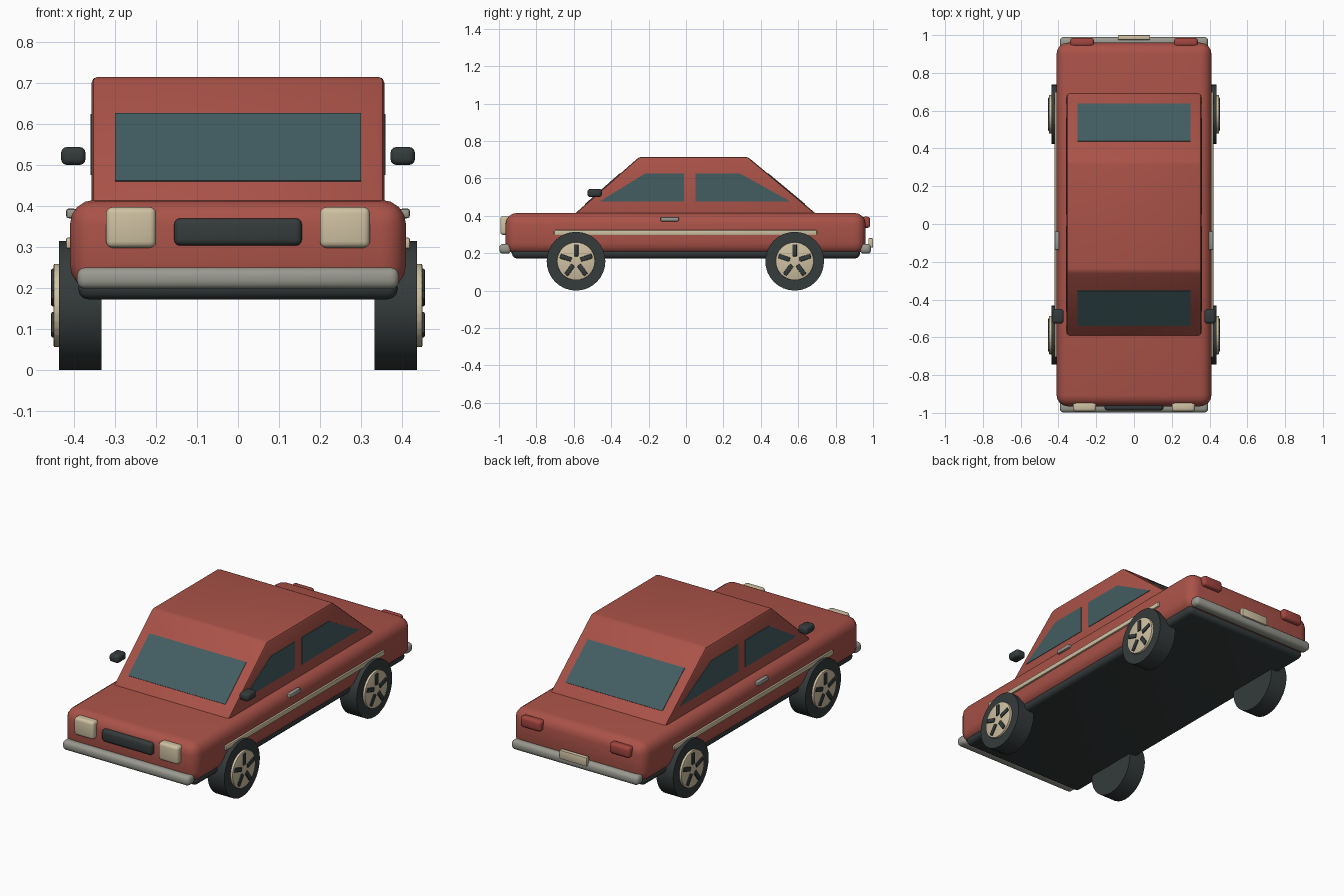
import bpy, bmesh, math
from mathutils import Matrix, Vector

old = bpy.data.objects.get("Cube")
if old:
    bpy.data.objects.remove(old, do_unlink=True)


def material(name, r, g, b):
    m = bpy.data.materials.new(name)
    m.use_nodes = True
    m.diffuse_color = (r, g, b, 1)
    bsdf = m.node_tree.nodes["Principled BSDF"]
    bsdf.inputs["Base Color"].default_value = (r, g, b, 1)
    bsdf.inputs["Roughness"].default_value = 0.6
    return m


RED = material("body red", 0.40, 0.085, 0.065)
LAMP = material("tail lamp red", 0.36, 0.06, 0.05)
CREAM = material("cream", 0.62, 0.53, 0.36)
GREY = material("bumper grey", 0.32, 0.32, 0.28)
DARK = material("dark rubber", 0.035, 0.043, 0.044)
GLASS = material("window glass", 0.055, 0.11, 0.12)


def finish(name, bm, mat, bevel=0.0, segments=3):
    """Round the edges, shade and link a part."""
    bmesh.ops.recalc_face_normals(bm, faces=bm.faces[:])
    if bevel:
        bmesh.ops.bevel(bm, geom=bm.edges[:], offset=bevel, segments=segments,
                        profile=0.5, affect='EDGES', clamp_overlap=True)
    mesh = bpy.data.meshes.new(name)
    bm.to_mesh(mesh)
    bm.free()
    mesh.materials.append(mat)
    mesh.shade_smooth()
    mesh.set_sharp_from_angle(angle=math.radians(40))
    ob = bpy.data.objects.new(name, mesh)
    bpy.context.collection.objects.link(ob)
    return ob


def box(name, mat, x, y, z, bevel=0.0, segments=3, turn=None):
    """Box from (low, high) ranges, with an optional transform."""
    bm = bmesh.new()
    size = [r[1] - r[0] for r in (x, y, z)]
    mid = [(r[1] + r[0]) / 2 for r in (x, y, z)]
    bmesh.ops.create_cube(bm, size=1, matrix=Matrix.Translation(mid) @ Matrix.Diagonal((*size, 1)))
    if turn:
        bm.transform(turn)
    return finish(name, bm, mat, bevel, segments)


def prism(name, mat, points, offset, bevel=0.0, segments=2):
    """Flat polygon pushed along an offset vector."""
    bm = bmesh.new()
    face = bm.faces.new([bm.verts.new(p) for p in points])
    out = bmesh.ops.extrude_face_region(bm, geom=[face])
    verts = [v for v in out["geom"] if isinstance(v, bmesh.types.BMVert)]
    bmesh.ops.translate(bm, verts=verts, vec=offset)
    return finish(name, bm, mat, bevel, segments)


def disc(name, mat, radius, x0, x1, y, z, sides=32, bevel=0.0):
    """Cylinder lying along x."""
    bm = bmesh.new()
    bmesh.ops.create_cone(bm, cap_ends=True, segments=sides, radius1=radius, radius2=radius,
                          depth=abs(x1 - x0),
                          matrix=Matrix.Translation(((x0 + x1) / 2, y, z)) @ Matrix.Rotation(math.pi / 2, 4, 'Y'))
    return finish(name, bm, mat, bevel, 2)


def span(side, a, b):
    return tuple(sorted((side * a, side * b)))


# Lower body and underside
box("body", RED, (-0.41, 0.41), (-0.965, 0.96), (0.195, 0.415), 0.06, 4)
box("chassis", DARK, (-0.39, 0.39), (-0.93, 0.93), (0.172, 0.225), 0.025)

# Cabin
profile = [(-0.607, 0.40), (-0.25, 0.715), (0.33, 0.715), (0.708, 0.40)]
prism("cabin", RED, [(-0.357, y, z) for y, z in profile], (0.714, 0, 0), 0.014)


# Windscreen and rear window, lying on the sloping cabin ends
def end_window(name, low, high):
    a, b = Vector((0, *low)), Vector((0, *high))
    up = b - a
    normal = Vector((0, -up.z, up.y)).normalized()
    if normal.z < 0:
        normal.negate()
    bottom, top = [a + up * (z - a.z) / up.z for z in (0.46, 0.625)]
    pts = [p + Vector((x, 0, 0)) - normal * 0.003
           for p, x in ((bottom, -0.3), (bottom, 0.3), (top, 0.3), (top, -0.3))]
    prism(name, GLASS, pts, normal * 0.006)


end_window("windscreen", profile[0], profile[1])
end_window("rear_window", profile[3], profile[2])

# Front and rear end fittings
for name, y in (("front_bumper", (-0.998, -0.935)), ("rear_bumper", (0.93, 0.99))):
    box(name, GREY, (-0.393, 0.393), y, (0.197, 0.25), 0.02)
box("grille", DARK, (-0.156, 0.156), (-0.987, -0.94), (0.303, 0.37), 0.015)
box("number_plate", CREAM, (-0.085, 0.085), (0.975, 1.0), (0.23, 0.28), 0.005, 2)

front_glass = [(-0.464, 0.475), (-0.22, 0.625), (-0.01, 0.625), (-0.01, 0.475)]
rear_glass = [(0.05, 0.475), (0.05, 0.625), (0.29, 0.625), (0.56, 0.475)]

for label, s in (("left", 1), ("right", -1)):
    # Lamps
    box(label + "_headlight", CREAM, span(s, 0.2, 0.322), (-0.993, -0.94), (0.298, 0.397), 0.015)
    box(label + "_tail_lamp", LAMP, span(s, 0.212, 0.338), (0.94, 0.985), (0.335, 0.395), 0.015)

    # Side windows, trim, handle and mirror
    for name, pts in (("front", front_glass), ("rear", rear_glass)):
        prism(f"{label}_{name}_side_window", GLASS, [(s * 0.354, y, z) for y, z in pts], (s * 0.006, 0, 0))
    box(label + "_side_trim", CREAM, span(s, 0.40, 0.42), (-0.705, 0.70), (0.296, 0.323), 0.005, 2)
    box(label + "_door_handle", GREY, span(s, 0.395, 0.42), (-0.137, -0.038), (0.37, 0.394), 0.007, 2)
    box(label + "_mirror", DARK, span(s, 0.372, 0.432), (-0.527, -0.45), (0.5, 0.544), 0.015)

    # Wheels with five dark slots on each hub
    for end, y in (("front", -0.588), ("rear", 0.581)):
        tag = f"{label}_{end}"
        z = 0.157
        disc(tag + "_tyre", DARK, 0.157, s * 0.333, s * 0.437, y, z)
        disc(tag + "_hub", CREAM, 0.102, s * 0.42, s * 0.45, y, z, 32, 0.004)
        for i in range(5):
            turn = Matrix.Translation((0, y, z)) @ Matrix.Rotation(math.tau * i / 5, 4, 'X')
            box(f"{tag}_slot_{i + 1}", DARK, span(s, 0.44, 0.456), (-0.012, 0.012), (0.026, 0.09),
                0.004, 2, turn)
